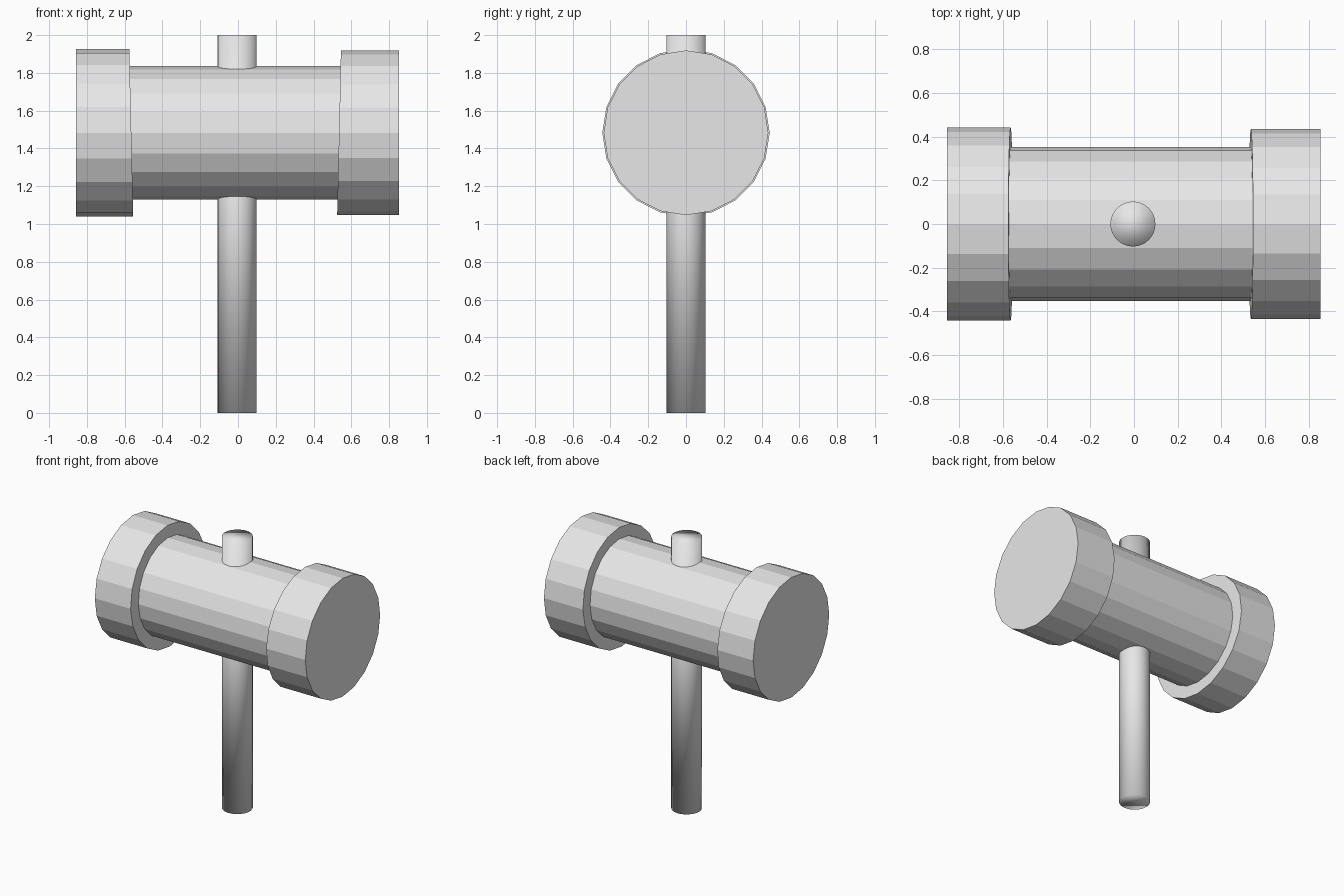
import bpy
import bmesh
from math import cos, sin, pi

cube = bpy.data.objects.get("Cube")
if cube:
    bpy.data.objects.remove(cube, do_unlink=True)

grey = bpy.data.materials.new("light_grey")
grey.use_nodes = True
grey.diffuse_color = (0.8, 0.8, 0.8, 1)
grey.node_tree.nodes["Principled BSDF"].inputs["Base Color"].default_value = (0.8, 0.8, 0.8, 1)

SIDES = 20
AXIS_Z = 1.483


def ring(bm, x, radius, slope):
    """Ring of vertices around the head axis, leaning along x by slope."""
    verts = []
    for i in range(SIDES):
        a = 2 * pi * i / SIDES
        y, z = radius * sin(a), radius * cos(a)
        verts.append(bm.verts.new((x + slope * z, y, AXIS_Z + z)))
    return verts


# Head: barrel with a wide striking block at each end, inner shoulders slightly tilted
profile = [
    (-0.857, 0.443, 0),
    (-0.565, 0.443, -0.023),
    (-0.565, 0.353, -0.023),
    (0.535, 0.353, 0.023),
    (0.535, 0.436, 0.023),
    (0.853, 0.436, 0),
]
bm = bmesh.new()
rings = [ring(bm, *p) for p in profile]
for a, b in zip(rings, rings[1:]):
    for i in range(SIDES):
        j = (i + 1) % SIDES
        bm.faces.new((a[i], a[j], b[j], b[i]))
bm.faces.new(rings[0])
bm.faces.new(rings[-1])
bmesh.ops.recalc_face_normals(bm, faces=bm.faces)
mesh = bpy.data.meshes.new("head")
bm.to_mesh(mesh)
bm.free()
mesh.materials.append(grey)
head = bpy.data.objects.new("head", mesh)
bpy.context.collection.objects.link(head)

# Handle: smooth rod passing through the head, shaded smooth over its ends
bpy.ops.mesh.primitive_cylinder_add(vertices=32, radius=0.103, depth=2, location=(-0.005, 0, 1))
handle = bpy.context.object
handle.name = "handle"
handle.data.materials.append(grey)
bpy.ops.object.shade_smooth()
